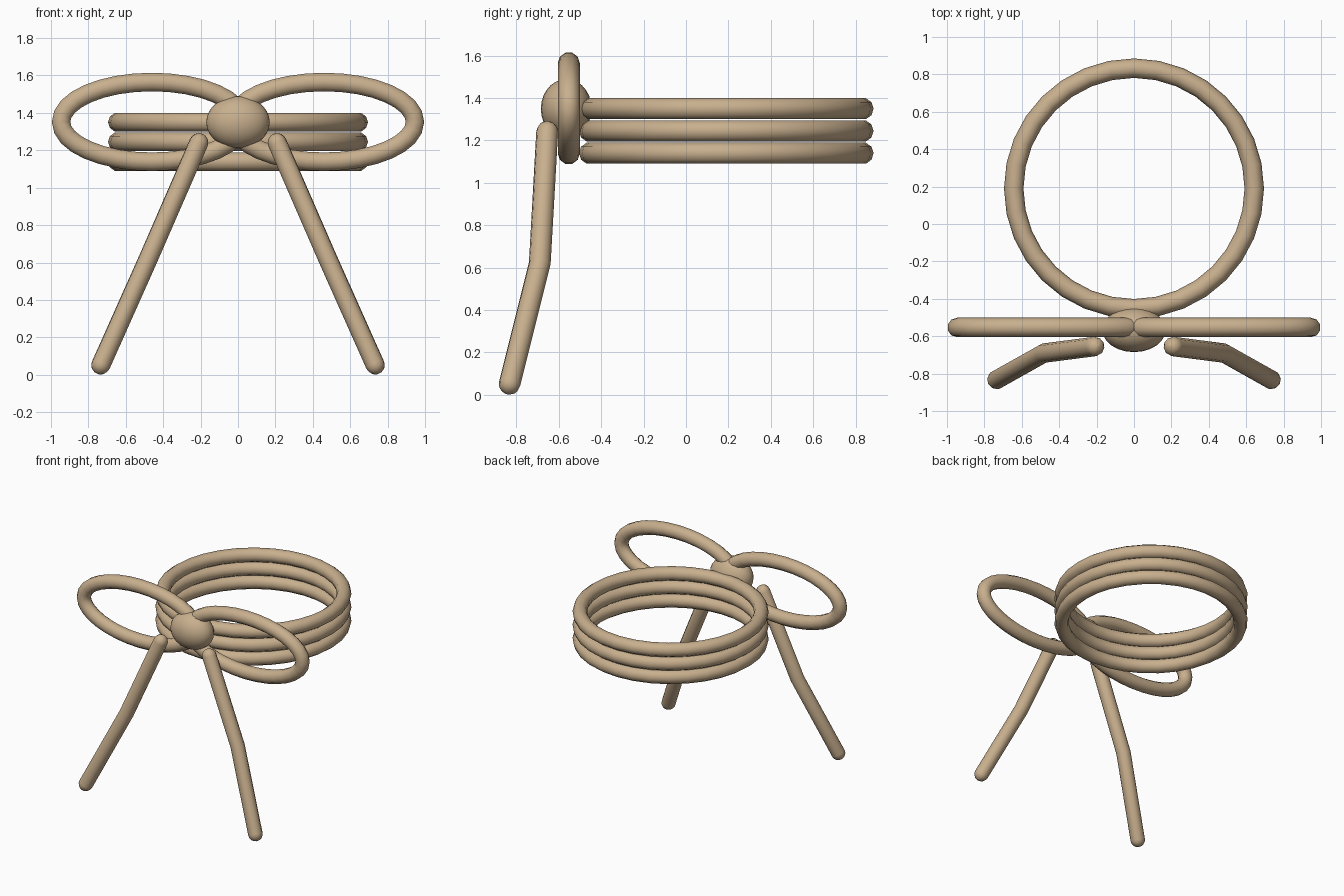
import bpy
from math import sin, cos, pi
from mathutils import Vector

if "Cube" in bpy.data.objects:
    bpy.data.objects.remove(bpy.data.objects["Cube"])

R = 0.052   # cord radius
rope = bpy.data.materials.new("rope")
rope.diffuse_color = (0.58, 0.43, 0.27, 1)
rope.use_nodes = True
rope.node_tree.nodes["Principled BSDF"].inputs["Base Color"].default_value = rope.diffuse_color


def finish(obj, name):
    obj.name = name
    obj.data.materials.clear()
    obj.data.materials.append(rope)
    bpy.ops.object.select_all(action='DESELECT')
    obj.select_set(True)
    bpy.context.view_layer.objects.active = obj
    if obj.type == 'CURVE':
        bpy.ops.object.convert(target='MESH')
        obj = bpy.context.object
    bpy.ops.object.shade_smooth()
    return obj


def cord(name, pts, closed=False):
    """Round cord along a path; open cords get domed ends."""
    pts = [(Vector(p), 1.0) for p in pts]
    if not closed:
        def dome(end, inner):
            d = (end - inner).normalized()
            return [(end + d * R * sin(t), max(cos(t), 0.02))
                    for t in (pi / 8, pi / 4, 3 * pi / 8, pi / 2)]
        start = dome(pts[0][0], pts[1][0])[::-1]
        pts = start + pts + dome(pts[-1][0], pts[-2][0])
    cu = bpy.data.curves.new(name, 'CURVE')
    cu.dimensions = '3D'
    cu.bevel_depth = R
    cu.bevel_resolution = 3
    cu.use_fill_caps = not closed
    sp = cu.splines.new('POLY')
    sp.points.add(len(pts) - 1)
    for p, (co, rad) in zip(sp.points, pts):
        p.co = (*co, 1)
        p.radius = rad
    sp.use_cyclic_u = closed
    obj = bpy.data.objects.new(name, cu)
    bpy.context.collection.objects.link(obj)
    return finish(obj, name)


# stacked wraps of cord
for i, z in enumerate((1.14, 1.245, 1.35)):
    bpy.ops.mesh.primitive_torus_add(location=(0, 0.19, z), major_radius=0.643,
                                     minor_radius=R, major_segments=32, minor_segments=10)
    finish(bpy.context.object, f"wrap_{i + 1}")

# bow loops and hanging tails, mirrored left and right
for side, s in (("right", 1), ("left", -1)):
    loop = [(s * (0.46 + 0.486 * cos(2 * pi * k / 32)), -0.553,
             1.352 + 0.213 * sin(2 * pi * k / 32)) for k in range(32)]
    cord(f"bow_loop_{side}", loop, closed=True)
    cord(f"tail_{side}", [(s * 0.21, -0.655, 1.24), (s * 0.48, -0.69, 0.62),
                          (s * 0.733, -0.832, 0.053)])

# knot
bpy.ops.mesh.primitive_uv_sphere_add(segments=24, ring_count=14, radius=1,
                                     location=(0, -0.565, 1.35))
knot = bpy.context.object
knot.scale = (0.17, 0.12, 0.14)
finish(knot, "knot")
